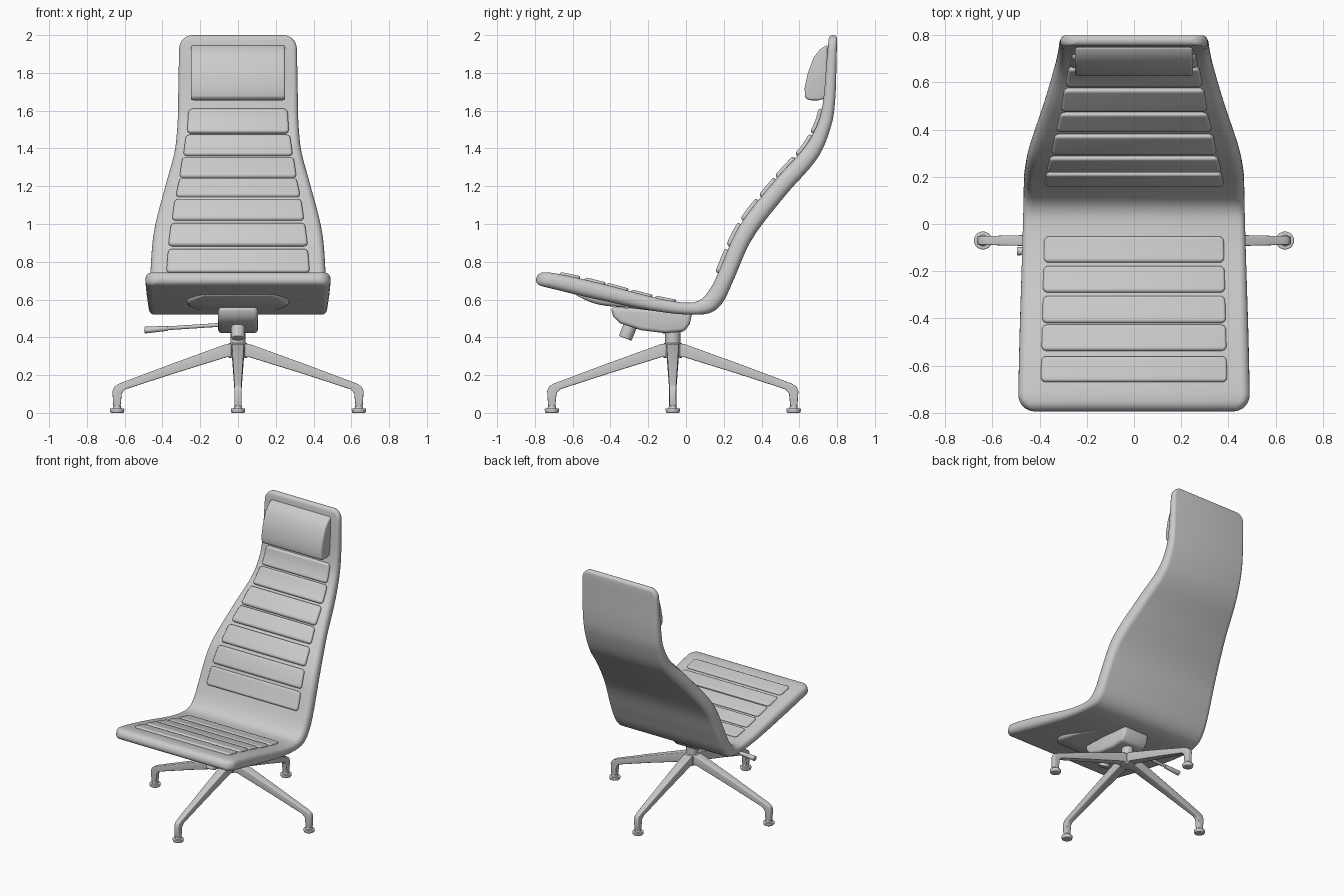
import bpy, bmesh, math
from mathutils import Vector, Matrix

if "Cube" in bpy.data.objects:
    bpy.data.objects.remove(bpy.data.objects["Cube"])

grey = bpy.data.materials.new("light grey")
grey.use_nodes = True
grey.diffuse_color = (0.6, 0.6, 0.6, 1)
grey.node_tree.nodes["Principled BSDF"].inputs["Base Color"].default_value = (0.6, 0.6, 0.6, 1)


def finish(name, bm, bevel=0, angle=40):
    bmesh.ops.recalc_face_normals(bm, faces=bm.faces)
    mesh = bpy.data.meshes.new(name)
    bm.to_mesh(mesh)
    bm.free()
    mesh.materials.append(grey)
    obj = bpy.data.objects.new(name, mesh)
    bpy.context.collection.objects.link(obj)
    bpy.ops.object.select_all(action='DESELECT')
    obj.select_set(True)
    bpy.context.view_layer.objects.active = obj
    if bevel:
        mod = obj.modifiers.new("soft_edges", 'BEVEL')
        mod.width, mod.segments = bevel, 4
        bpy.ops.object.modifier_apply(modifier=mod.name)
    bpy.ops.object.shade_smooth_by_angle(angle=math.radians(angle))
    return obj


def spline(stations, steps=14):
    """Smooth curve through stations (front y, front z, back y, back z, half width)."""
    p = [Vector(s) for s in stations]
    t = [0]
    for a, b in zip(p, p[1:]):
        t.append(t[-1] + (b - a).length)
    last = len(p) - 1

    def slope(i):
        a, b = max(i - 1, 0), min(i + 1, last)
        return (p[b] - p[a]) / (t[b] - t[a])

    out = []
    for i in range(last):
        h = t[i + 1] - t[i]
        for k in range(steps):
            u = k / steps
            out.append(p[i] * (2*u**3 - 3*u**2 + 1) + slope(i) * h * (u**3 - 2*u**2 + u)
                       + p[i + 1] * (3*u**2 - 2*u**3) + slope(i + 1) * h * (u**3 - u**2))
    return out + [p[-1]]


def arc_inset(e, r):
    return r - math.sqrt(max(r * r - (r - e)**2, 0)) if e < r else 0


def loft(name, stations, radius, middle=60, quarter=5):
    """Cushion-like slab with rounded rims and rounded corners."""
    pts = spline(stations)
    mids = [Vector(((p[0] + p[2]) / 2, (p[1] + p[3]) / 2)) for p in pts]
    dist = [0]
    for a, b in zip(mids, mids[1:]):
        dist.append(dist[-1] + (b - a).length)
    total = dist[-1]
    ends = [radius * (1 - math.cos(i * math.pi / 16)) for i in range(9)]
    span = total - 2 * radius
    cuts = ends + [radius + span * i / middle for i in range(1, middle)]
    cuts += [total - e for e in reversed(ends)]
    bm = bmesh.new()
    rings = []
    for s in cuts:
        i = 0
        while i < len(dist) - 2 and dist[i + 1] < s:
            i += 1
        p = pts[i].lerp(pts[i + 1], (s - dist[i]) / (dist[i + 1] - dist[i]))
        front, back = Vector(p[0:2]), Vector(p[2:4])
        centre, out = (front + back) / 2, (front - back).normalized()
        half = (front - back).length / 2
        e = min(s, total - s)
        w = p[4] - arc_inset(e, radius)
        h = max(half - arc_inset(e, half * 0.9), half * 0.1)
        r = h * 0.85
        ring = []
        for q, (sx, st) in enumerate(((1, 1), (-1, 1), (-1, -1), (1, -1))):
            for k in range(quarter + 1):
                a = (q + k / quarter) * math.pi / 2
                yz = centre + out * (st * (h - r) + r * math.sin(a))
                ring.append(bm.verts.new((sx * (w - r) + r * math.cos(a), yz.x, yz.y)))
        rings.append(ring)
    n = len(rings[0])
    for a, b in zip(rings, rings[1:]):
        for k in range(n):
            bm.faces.new((a[k], a[(k + 1) % n], b[(k + 1) % n], b[k]))
    bm.faces.new(rings[0])
    bm.faces.new(rings[-1])
    return finish(name, bm, angle=50)


def prism(name, profile, half, bevel, angle=0, origin=(0, 0, 0)):
    """Side profile (along, z) widened sideways by half(along), turned about z."""
    bm = bmesh.new()
    sides = [[bm.verts.new((s * half(a), a, z)) for a, z in profile] for s in (-1, 1)]
    for side in sides:
        bm.faces.new(side)
    n = len(profile)
    for k in range(n):
        j = (k + 1) % n
        bm.faces.new((sides[0][k], sides[0][j], sides[1][j], sides[1][k]))
    bm.transform(Matrix.Translation(origin) @ Matrix.Rotation(angle, 4, 'Z'))
    return finish(name, bm, bevel)


def rod(name, start, end, r1, r2, bevel=0):
    start, end = Vector(start), Vector(end)
    axis = end - start
    bm = bmesh.new()
    bmesh.ops.create_cone(bm, cap_ends=True, segments=32, radius1=r1, radius2=r2, depth=axis.length)
    bm.transform(Matrix.Translation((start + end) / 2) @ axis.to_track_quat('Z', 'Y').to_matrix().to_4x4())
    return finish(name, bm, bevel)


# One-piece seat and backrest shell
shell = [(-.785, .745, -.80, .68, .49), (-.70, .74, -.72, .66, .49), (-.46, .688, -.49, .605, .485),
         (-.14, .605, -.17, .54, .475), (.02, .583, .02, .52, .47), (.085, .605, .13, .53, .468),
         (.13, .66, .195, .585, .467), (.17, .74, .25, .70, .465), (.28, .985, .35, .92, .445),
         (.47, 1.23, .525, 1.15, .385), (.63, 1.41, .70, 1.355, .335), (.70, 1.54, .77, 1.525, .32),
         (.727, 1.66, .79, 1.66, .317), (.745, 1.87, .797, 1.87, .313), (.757, 2, .80, 2, .31)]
loft("seat_shell", shell, 0.07, middle=100)

# Quilted pads that follow the shell's front surface
surface = spline(shell, 40)


def pad(name, key, low, high, w_low, w_high, lift):
    region = [p for p in surface if (p[0] < 0.05 if key == 0 else p[0] > 0.14)]
    stations = []
    for k in range(5):
        f = k / 4
        p = min(region, key=lambda q: abs(q[key] - (low + (high - low) * f)))
        face = Vector(p[0:2])
        out = (face - Vector(p[2:4])).normalized()
        stations.append((*(face + out * lift), *(face - out * 0.012), w_low + (w_high - w_low) * f))
    loft(name, stations, 0.022, middle=6, quarter=3)


for i, (low, high) in enumerate([(-.67, -.56), (-.54, -.43), (-.42, -.31), (-.29, -.178), (-.16, -.055)]):
    pad(f"seat_pad_{i + 1}", 0, low, high, .395 - i * .003, .392 - i * .003, 0.012)

for i, (low, high, wa, wb) in enumerate([
        (.74, .86, .38, .37), (.88, 1.0, .37, .355), (1.015, 1.125, .35, .335), (1.14, 1.235, .33, .31),
        (1.245, 1.345, .31, .295), (1.36, 1.47, .29, .275), (1.48, 1.61, .27, .262)]):
    pad(f"back_pad_{i + 1}", 1, low, high, wa, wb, 0.018)

# Headrest pillow
pillow = [(.75, 1.95), (.71, 1.925), (.675, 1.88), (.645, 1.80), (.628, 1.72), (.63, 1.67),
          (.65, 1.655), (.70, 1.655), (.745, 1.665)]
prism("headrest", pillow, lambda a: 0.25, 0.012)

# Shallow pan under the seat
loft("under_seat_pan", [(-.56, .65, -.59, .625, .2), (-.46, .64, -.47, .575, .27), (-.3, .60, -.3, .556, .25),
                        (-.14, .57, -.14, .536, .18), (.02, .55, .02, .522, .12)], 0.05, middle=20)

# Tilt housing, column and controls
housing = [(-.40, .56), (-.385, .51), (-.35, .475), (-.24, .438), (-.11, .422), (-.01, .43), (.02, .47), (.035, .54)]
prism("tilt_housing", housing, lambda a: 0.105, 0.02)
rod("column", (0, -.07, .33), (0, -.07, .45), .04, .04)
rod("tension_knob", (0, -.275, .51), (0, -.322, .395), .036, .036, .005)
rod("lever_rod", (-.08, -.115, .467), (-.39, -.115, .447), .01, .01)
rod("lever_grip", (-.37, -.115, .448), (-.495, -.115, .438), .013, .018, .004)

# Four-star base with glides
rod("hub", (0, -.07, .29), (0, -.07, .37), .05, .05, .006)
leg = [(.0, .37), (.06, .365), (.35, .26), (.63, .155), (.655, .14), (.665, .115), (.66, .035),
       (.622, .035), (.615, .105), (.595, .125), (.35, .205), (.06, .295), (.0, .295)]
for i, side in enumerate(("rear", "right", "front", "left")):
    turn = i * math.pi / 2
    prism(f"{side}_leg", leg, lambda a: 0.034 - 0.024 * a, 0.006, turn, (0, -.07, 0))
    x, y = -.64 * math.sin(turn), .64 * math.cos(turn) - .07
    rod(f"{side}_glide_stem", (x, y, .015), (x, y, .045), .025, .018)
    rod(f"{side}_glide", (x, y, 0), (x, y, .024), .036, .039, .006)
